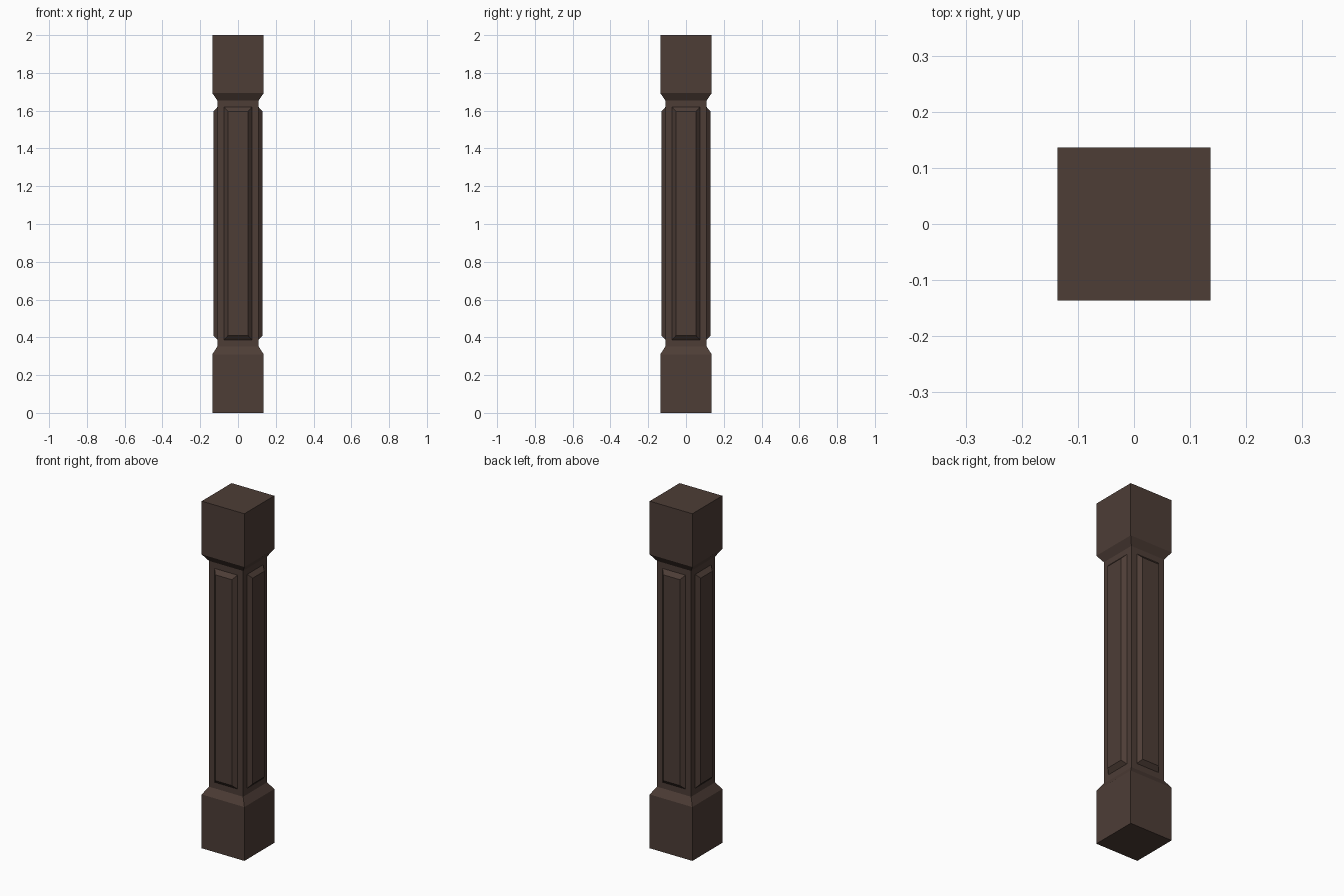
import bpy
import bmesh
from math import pi
from mathutils import Matrix

cube = bpy.data.objects.get("Cube")
if cube:
    bpy.data.objects.remove(cube, do_unlink=True)

wood = bpy.data.materials.new("dark_brown_wood")
wood.use_nodes = True
color = (0.075, 0.047, 0.037, 1)
wood.diffuse_color = color
wood.node_tree.nodes["Principled BSDF"].inputs["Base Color"].default_value = color


def loft(name, rings, matrix=Matrix()):
    """Solid through stacked rectangles, each (half width, half depth, height)."""
    bm = bmesh.new()
    loops = [[bm.verts.new((sx * w, sy * d, z))
              for sx, sy in ((-1, -1), (1, -1), (1, 1), (-1, 1))]
             for w, d, z in rings]
    bm.faces.new(loops[0][::-1])
    bm.faces.new(loops[-1])
    for a, b in zip(loops, loops[1:]):
        for i in range(4):
            j = (i + 1) % 4
            bm.faces.new((a[i], a[j], b[j], b[i]))
    bm.transform(matrix)
    mesh = bpy.data.meshes.new(name)
    bm.to_mesh(mesh)
    bm.free()
    mesh.materials.append(wood)
    obj = bpy.data.objects.new(name, mesh)
    bpy.context.collection.objects.link(obj)
    return obj


# Square post: wide end blocks chamfered into a narrower shaft
BLOCK, SHAFT = 0.136, 0.109
loft("post", [(half, half, z) for half, z in (
    (BLOCK, 0), (BLOCK, 0.31), (SHAFT, 0.352),
    (SHAFT, 1.653), (BLOCK, 1.693), (BLOCK, 2))])

# Raised panel with sloped borders on each side of the shaft
for i, side in enumerate(("front", "left", "back", "right")):
    place = (Matrix.Rotation(i * pi / 2, 4, "Z")
             @ Matrix.Translation((0, 0, 1.003))
             @ Matrix.Rotation(pi / 2, 4, "X"))
    loft(side + "_panel", [(0.073, 0.616, SHAFT - 0.005),
                           (0.073, 0.616, SHAFT),
                           (0.053, 0.593, 0.131)], place)
